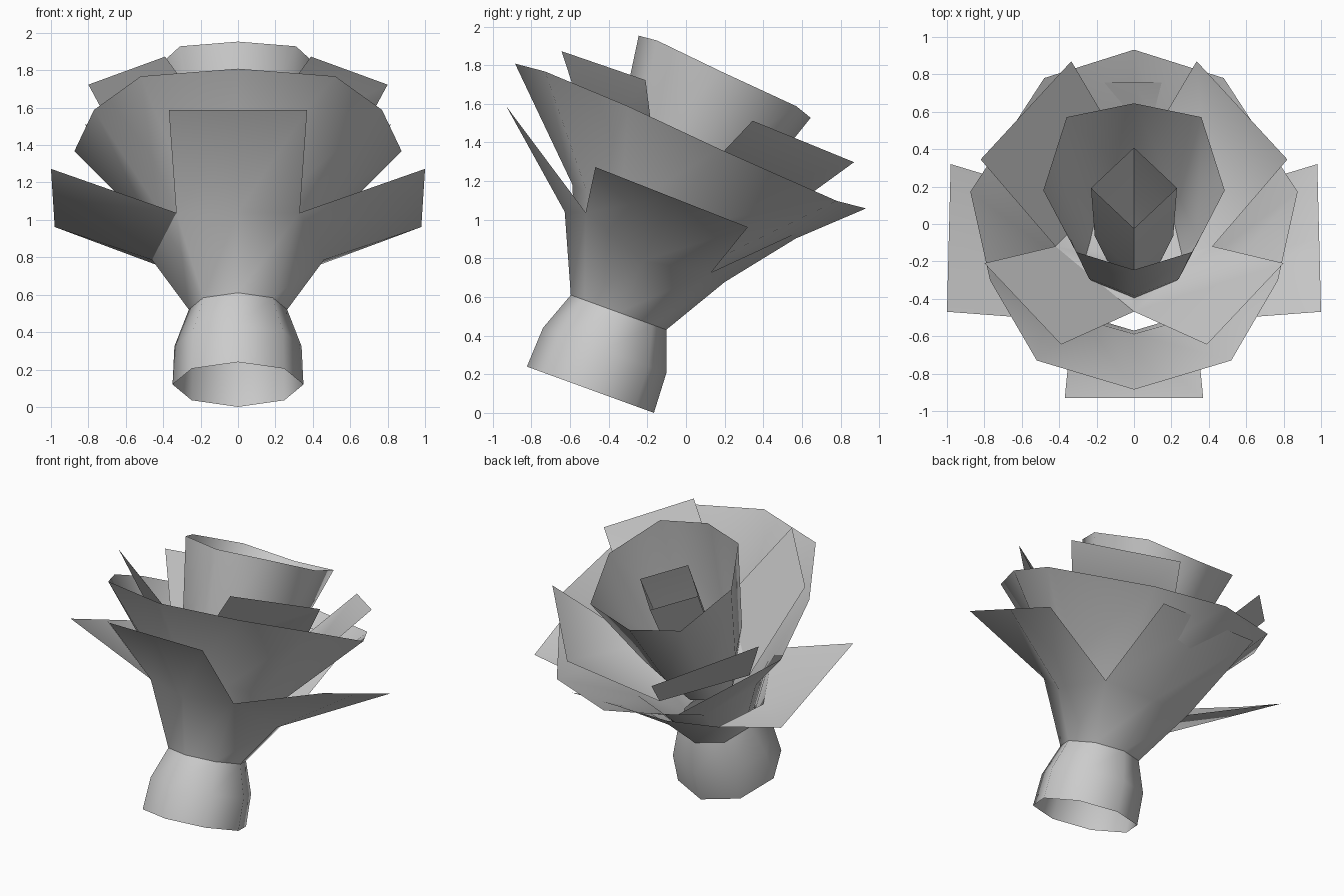
import bpy, bmesh, math
from mathutils import Matrix, Vector

cube = bpy.data.objects.get("Cube")
if cube:
    bpy.data.objects.remove(cube, do_unlink=True)

grey = bpy.data.materials.new("soft grey")
grey.use_nodes = True
colour = (0.6, 0.6, 0.6, 1)
grey.diffuse_color = colour
grey.node_tree.nodes["Principled BSDF"].inputs["Base Color"].default_value = colour

# The whole flower leans backwards around the foot of its stem
LEAN = Matrix.Translation((0, -0.495, 0.12)) @ Matrix.Rotation(math.radians(-20), 4, 'X')
OCTAGON = (0, 45, 90, 135, 180)
DIAMOND = (0, 90, 180)


def half_ring(radius, w, angles=OCTAGON, shift=0.0, slope=0.0):
    """Half ring from front to back; slope tips it towards the back."""
    pts = []
    for a in angles:
        t = math.radians(a)
        u = -radius * math.cos(t)
        pts.append((radius * math.sin(t), u + shift, w + slope * u))
    return pts


def strip(bm, lower, upper, closed=False):
    lo = [bm.verts.new(p) for p in lower]
    hi = [bm.verts.new(p) for p in upper]
    n = len(lo)
    for i in range(n if closed else n - 1):
        j = (i + 1) % n
        bm.faces.new((lo[i], lo[j], hi[j], hi[i]))


def mirror(points):
    return [(-x, u, w) for x, u, w in points]


def mirror_petal(petal):
    base, start, end = petal
    return (mirror(base), *mirror([start, end]))


def full(half):
    return half + mirror(half[1:-1])[::-1]


def build(name, rings, petals=()):
    """Loft closed rings, then add open petals with straight tips."""
    bm = bmesh.new()
    for lower, upper in zip(rings, rings[1:]):
        strip(bm, full(lower), full(upper), True)
    for base, start, end in petals:
        n = len(base) - 1
        strip(bm, base, [Vector(start).lerp(Vector(end), i / n) for i in range(n + 1)])
    bmesh.ops.remove_doubles(bm, verts=bm.verts, dist=0.0005)
    bm.transform(LEAN)
    mesh = bpy.data.meshes.new(name)
    bm.to_mesh(mesh)
    bm.free()
    mesh.materials.append(grey)
    ob = bpy.data.objects.new(name, mesh)
    bpy.context.collection.objects.link(ob)
    bpy.ops.object.select_all(action='DESELECT')
    ob.select_set(True)
    bpy.context.view_layer.objects.active = ob
    bpy.ops.object.shade_smooth_by_angle(angle=math.radians(60))


# Open stem below the flower
build("stem", [half_ring(0.35, 0), half_ring(0.34, 0.217), half_ring(0.263, 0.426)])

# Outer layer: four petals facing front, back and sides
rim = [(0, -0.44, 0.82), (0.33, -0.337, 0.854), (0.46, 0.03, 0.72),
       (0.35, 0.38, 0.785), (0, 0.463, 0.762)]
front_base = mirror([rim[1]]) + rim[:2]
back_base = rim[3:] + mirror([rim[3]])
side = (rim[1:4], (1.0, -0.37, 1.092), (0.98, 0.478, 1.07))
build("outer_petals", [half_ring(0.263, 0.426), rim], [
    (front_base, (-0.37, -0.911, 1.23), (0.37, -0.911, 1.23)),
    (back_base, (0.38, 0.868, 1.271), (-0.38, 0.868, 1.271)),
    side, mirror_petal(side)])

# Wide flared cup
flare = (0, 35, 67, 95, 145, 180)
build("flared_cup", [
    half_ring(0.24, 0.44, flare),
    half_ring(0.46, 0.91, flare, 0.01, -0.12),
    [(0, -0.944, 1.453), (0.52, -0.784, 1.468), (0.77, -0.319, 1.446),
     (0.875, 0.2, 1.40), (0.48, 0.864, 1.355), (0, 1.02, 1.37)]])

# Diagonal layer: four flat petals on a shallow four-sided funnel
rim = [(0, -0.39, 1.15), (0.42, 0.045, 0.975), (0, 0.486, 0.99)]
pairs = [(rim[:2], (0.39, -0.74, 1.596), (0.80, -0.28, 1.604)),
         (rim[1:], (0.82, 0.313, 1.596), (0.335, 0.88, 1.574))]
pairs += [mirror_petal(p) for p in pairs]
build("diagonal_petals", [half_ring(0.06, 0.82, DIAMOND), rim], pairs)

# Tall inner cup
build("inner_cup", [
    half_ring(0.2, 0.75),
    half_ring(0.34, 1.12, shift=0.04, slope=-0.1),
    [(0, -0.392, 1.808), (0.31, -0.294, 1.817), (0.485, 0.07, 1.78),
     (0.36, 0.5, 1.744), (0, 0.59, 1.713)]])

# Four-sided bud in the middle
build("bud", [
    half_ring(0.13, 0.8, DIAMOND),
    half_ring(0.21, 1.12, DIAMOND, 0.05),
    half_ring(0.23, 1.68, DIAMOND, 0.12)])
